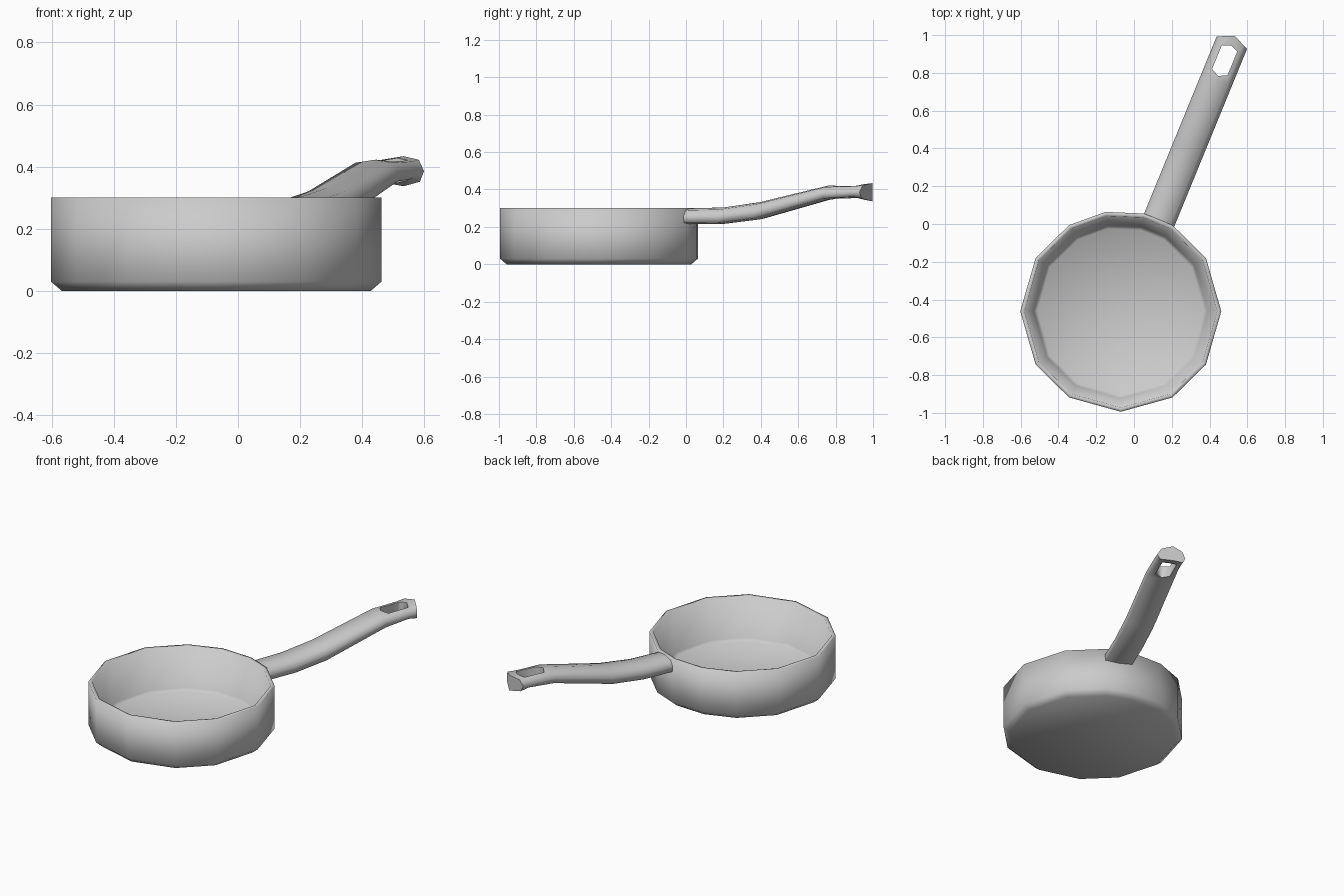
import bpy, bmesh
from math import cos, sin, radians
from mathutils import Vector

cube = bpy.data.objects.get("Cube")
if cube:
    bpy.data.objects.remove(cube, do_unlink=True)

# Brushed metal colour
metal = bpy.data.materials.new("grey_metal")
metal.use_nodes = True
grey = (0.6, 0.6, 0.6, 1)
metal.diffuse_color = grey
metal.node_tree.nodes["Principled BSDF"].inputs["Base Color"].default_value = grey


def loft(name, rings):
    """Skin equal-length rings of points and close both ends."""
    bm = bmesh.new()
    loops = [[bm.verts.new(p) for p in ring] for ring in rings]
    n = len(loops[0])
    for a, b in zip(loops, loops[1:]):
        for i in range(n):
            j = (i + 1) % n
            bm.faces.new((a[i], a[j], b[j], b[i]))
    bm.faces.new(loops[0][::-1])
    bm.faces.new(loops[-1])
    bmesh.ops.recalc_face_normals(bm, faces=bm.faces)
    mesh = bpy.data.meshes.new(name)
    bm.to_mesh(mesh)
    bm.free()
    mesh.materials.append(metal)
    obj = bpy.data.objects.new(name, mesh)
    bpy.context.collection.objects.link(obj)
    return obj


def select_only(obj):
    bpy.ops.object.select_all(action='DESELECT')
    obj.select_set(True)
    bpy.context.view_layer.objects.active = obj


def smooth(obj, angle):
    select_only(obj)
    bpy.ops.object.shade_smooth_by_angle(angle=radians(angle))


# Pan bowl: twelve-sided, with the back corner split to seat the handle
corners = [0, 32, 59, 76.5, 98.7, 121, 148, 180, 212, 239, 270, 301, 328]
profile = [(0.497, 0), (0.532, 0.03), (0.532, 0.3), (0.51, 0.3), (0.46, 0.06), (0.442, 0.045)]
bowl = loft("pan_bowl", [
    [(-0.07 + r * cos(radians(a)), -0.462 + r * sin(radians(a)), z) for a in corners]
    for r, z in profile])
smooth(bowl, 120)

# Handle frame: along points away from the bowl, side points across the handle
start = Vector((0.135, 0.025, 0))
along = Vector((0.379, 0.925, 0))
side = Vector((0.925, -0.379, 0))


def place(s, across, z):
    return start + along * s + side * across + Vector((0, 0, z))


# Handle section: domed top, flat broad underside; the tip is rounded below too
dome = [(1, 0), (0.75, 0.75), (0, 1), (-0.75, 0.75), (-1, 0)]
grip = dome + [(-0.94, -0.85), (0, -1), (0.94, -0.85)]
tip = dome + [(-0.8, -0.7), (0, -1), (0.8, -0.7)]

# Stations along the handle: distance, top, underside, point of the tip, section
stations = [(-0.012, 0.299, 0.215, 0, grip), (0.19, 0.304, 0.216, 0, grip),
            (0.4, 0.332, 0.24, 0, grip), (0.8, 0.422, 0.347, 0, grip),
            (0.98, 0.426, 0.35, 0.25, tip), (1.05, 0.434, 0.337, 0.45, tip)]
handle = loft("handle", [
    [place(s - point * abs(u) * 0.087, u * 0.087, (top + low) / 2 + v * (top - low) / 2)
     for u, v in section]
    for s, top, low, point, section in stations])

# Hanging hole near the tip
outline = [(0.82, 0), (0.842, 0.044), (0.978, 0.044), (0.996, 0), (0.978, -0.044), (0.842, -0.044)]
cutter = loft("hole_cutter", [[place(s, u, z) for s, u in outline] for z in (0.2, 0.6)])
cutter.hide_render = True
cut = handle.modifiers.new("hanging_hole", 'BOOLEAN')
cut.operation = 'DIFFERENCE'
cut.solver = 'EXACT'
cut.object = cutter
select_only(handle)
bpy.ops.object.modifier_apply(modifier=cut.name)
bpy.data.objects.remove(cutter, do_unlink=True)
smooth(handle, 80)
